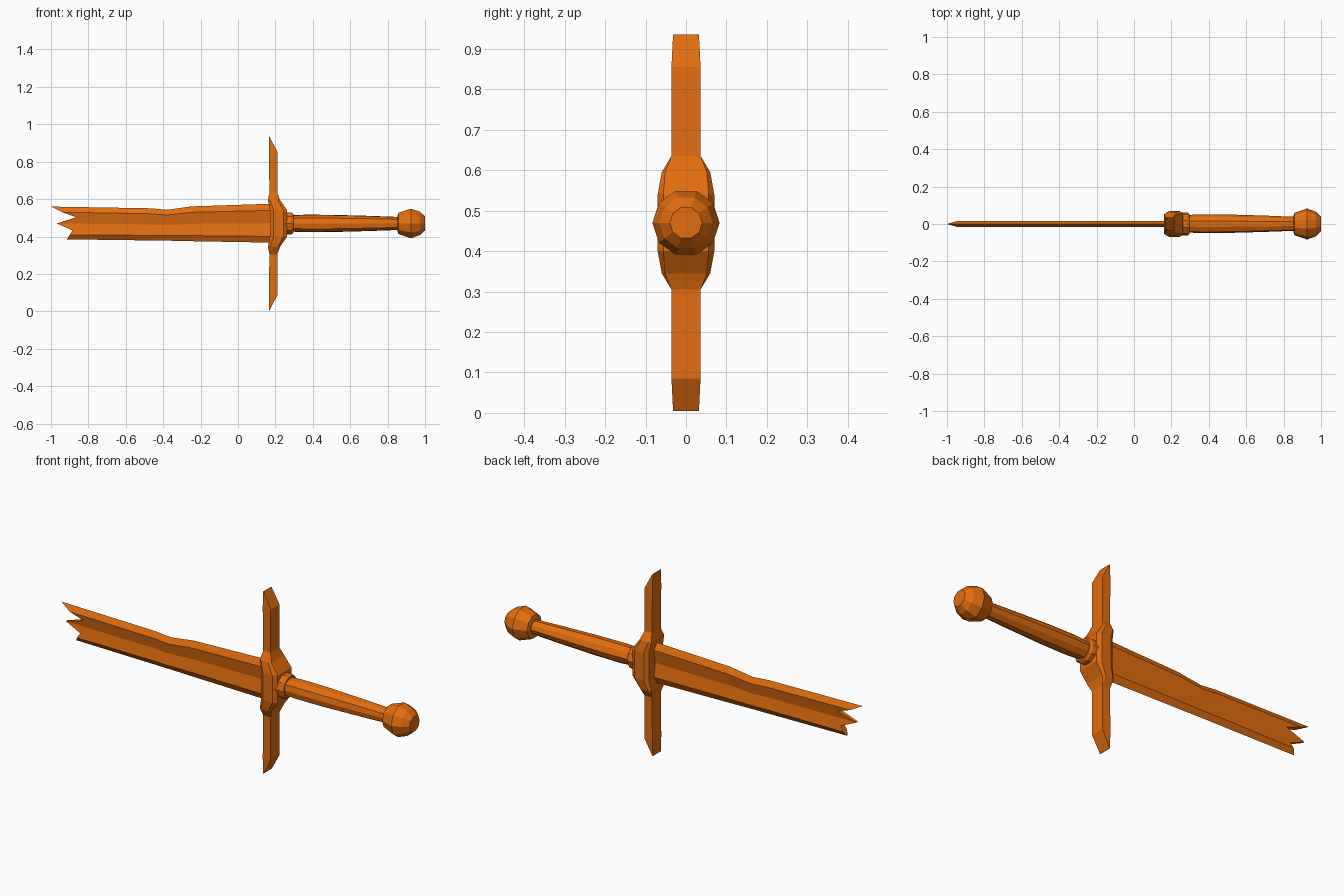
import bpy, bmesh, math

cube = bpy.data.objects.get("Cube")
if cube:
    bpy.data.objects.remove(cube)

MID = 0.47  # height of the sword's long axis

orange = bpy.data.materials.new("burnt orange")
orange.use_nodes = True
colour = (0.76, 0.155, 0.005, 1)
orange.diffuse_color = colour
orange.node_tree.nodes["Principled BSDF"].inputs["Base Color"].default_value = colour


def loft(name, rings):
    """Skin a list of equal-length point rings and cap both ends."""
    bm = bmesh.new()
    loops = [[bm.verts.new(p) for p in ring] for ring in rings]
    n = len(loops[0])
    for a, b in zip(loops, loops[1:]):
        for i in range(n):
            j = (i + 1) % n
            bm.faces.new((a[i], a[j], b[j], b[i]))
    # caps are strips between opposite points, so jagged ends stay clean
    for loop in (loops[0], loops[-1]):
        for i in range(n // 2 - 1):
            quad = (loop[i], loop[i + 1], loop[n - 2 - i], loop[n - 1 - i])
            bm.faces.new(quad)
    bmesh.ops.remove_doubles(bm, verts=bm.verts, dist=0.0002)
    bmesh.ops.recalc_face_normals(bm, faces=bm.faces)
    mesh = bpy.data.meshes.new(name)
    bm.to_mesh(mesh)
    bm.free()
    mesh.materials.append(orange)
    obj = bpy.data.objects.new(name, mesh)
    bpy.context.collection.objects.link(obj)
    return obj


def turned(name, profile, sides=10, flat=1.0, flute=0.0):
    """Loft round sections (x, radius) along the sword's axis."""
    rings = []
    for x, r in profile:
        ring = []
        for k in range(sides):
            a = math.tau * k / sides
            q = r * (1 - flute * (k % 2))
            ring.append((x, q * math.cos(a), MID + flat * q * math.sin(a)))
        rings.append(ring)
    return loft(name, rings)


# Blade: ridges and a central fuller, ending in a jagged break
half_thick = (0.0, 0.017, 0.012, 0.006, 0.012, 0.017, 0.0)
lines = (0, 0.17, 0.32, 0.5, 0.68, 0.84, 1)
stations = [(0.2, 0.576, 0.367), (-0.25, 0.561, 0.375),
            (-0.38, 0.543, 0.378), (-0.47, 0.551, 0.379)]
break_x = (-1.0, -0.94, -0.865, -0.97, -0.885, -0.9, -0.915)
break_z = (0.56, 0.53, 0.503, 0.47, 0.433, 0.408, 0.385)


def blade_ring(xs, zs):
    front = [(x, -y, z) for x, y, z in zip(xs, half_thick, zs)]
    back = [(x, y, z) for x, y, z in zip(xs, half_thick, zs)]
    return front + back[::-1]


rings = [blade_ring([x] * 7, [t + (b - t) * f for f in lines]) for x, t, b in stations]
rings.append(blade_ring(break_x, break_z))
loft("blade", rings)

# Crossguard: half sections (height from axis, x near blade, x near grip, half depth, chamfer)
half_guard = [(0.465, 0.165, 0.168, 0.032, 0.0), (0.385, 0.165, 0.21, 0.036, 0.0),
              (0.165, 0.168, 0.21, 0.036, 0.0), (0.125, 0.16, 0.225, 0.06, 0.012),
              (0.07, 0.17, 0.263, 0.07, 0.02)]
full = half_guard + [(-h, *rest) for h, *rest in reversed(half_guard)]
rings = []
for h, x0, x1, d, c in full:
    side = [(x0, d - c * 0.7), (x0 + c, d), (x1 - c, d), (x1, d - c * 0.7)]
    rings.append([(x, y, MID + h) for x, y in side]
                 + [(x, -y, MID + h) for x, y in reversed(side)])
loft("crossguard", rings)

# Collar, grip and pommel along the axis
turned("collar", [(0.25, 0.062), (0.285, 0.062), (0.296, 0.054)])
turned("grip", [(0.28, 0.048), (0.36, 0.052), (0.5, 0.051), (0.7, 0.045), (0.87, 0.038)],
       flat=0.95, flute=0.06)
turned("pommel", [(0.853, 0.045), (0.858, 0.06), (0.925, 0.083), (0.972, 0.066), (1.0, 0.04)])
